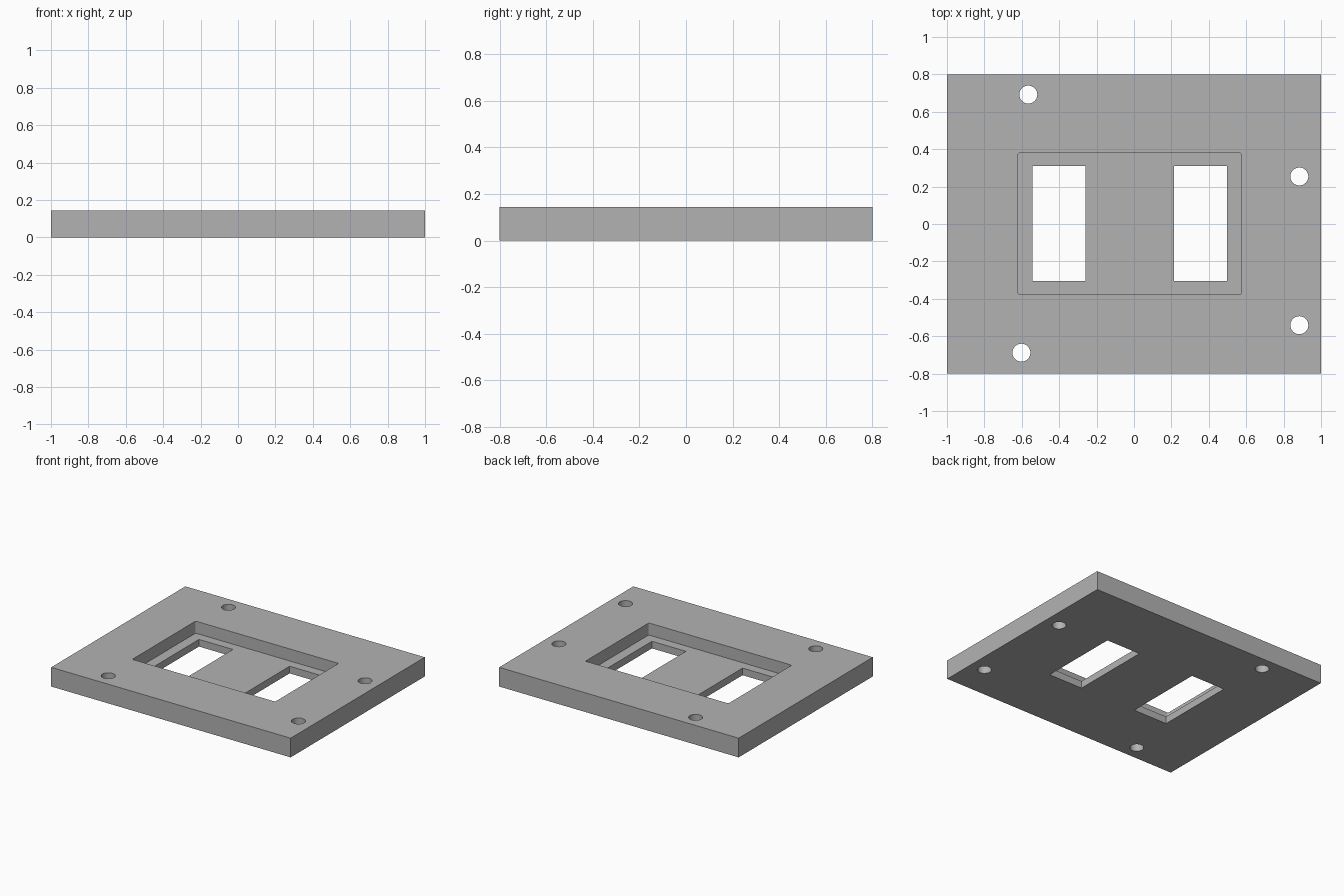
import bpy
import bmesh
from math import radians

cube = bpy.data.objects.get("Cube")
if cube:
    bpy.data.objects.remove(cube, do_unlink=True)

HEIGHT = 0.145
FLOOR = 0.054      # top of the pocket floor
OVER = 0.1         # how far cutters stick out

grey = bpy.data.materials.new("plain grey")
grey.use_nodes = True
colour = (0.45, 0.45, 0.45, 1)
grey.diffuse_color = colour
grey.node_tree.nodes["Principled BSDF"].inputs["Base Color"].default_value = colour


def finish(name, bm):
    mesh = bpy.data.meshes.new(name)
    bm.to_mesh(mesh)
    bm.free()
    mesh.materials.append(grey)
    obj = bpy.data.objects.new(name, mesh)
    bpy.context.collection.objects.link(obj)
    return obj


def box(name, x0, x1, y0, y1, z0, z1, round_corners=0):
    bm = bmesh.new()
    bmesh.ops.create_cube(bm, size=1)
    bmesh.ops.scale(bm, vec=(x1 - x0, y1 - y0, z1 - z0), verts=bm.verts)
    bmesh.ops.translate(bm, vec=((x0 + x1) / 2, (y0 + y1) / 2, (z0 + z1) / 2), verts=bm.verts)
    if round_corners:
        upright = [e for e in bm.edges if abs(e.verts[0].co.z - e.verts[1].co.z) > 0.01]
        bmesh.ops.bevel(bm, geom=upright, offset=round_corners, segments=4,
                        profile=0.5, affect='EDGES')
    return finish(name, bm)


def peg(name, x, y, radius):
    bm = bmesh.new()
    bmesh.ops.create_cone(bm, cap_ends=True, segments=40, radius1=radius,
                          radius2=radius, depth=HEIGHT + 2 * OVER)
    bmesh.ops.translate(bm, vec=(x, y, HEIGHT / 2), verts=bm.verts)
    return finish(name, bm)


# Base plate
plate = box("mounting_plate", -1, 1, -0.8, 0.8, 0, HEIGHT)

# Recessed pocket with slightly rounded corners
cutters = [box("pocket_cutter", -0.62, 0.574, -0.376, 0.38, FLOOR, HEIGHT + OVER, 0.01)]

# Two rectangular windows through the pocket floor
for x in (-0.543, 0.214):
    cutters.append(box("window_cutter", x, x + 0.284, -0.305, 0.31, -OVER, HEIGHT + OVER))

# Four screw holes
for x, y in ((-0.565, 0.692), (0.884, 0.254), (0.884, -0.541), (-0.602, -0.688)):
    cutters.append(peg("screw_hole_cutter", x, y, 0.048))

# Cut everything out of the plate, then discard the cutters
bpy.ops.object.select_all(action='DESELECT')
plate.select_set(True)
bpy.context.view_layer.objects.active = plate
for cutter in cutters:
    cutter.hide_render = True
    mod = plate.modifiers.new("cut", 'BOOLEAN')
    mod.operation = 'DIFFERENCE'
    mod.solver = 'EXACT'
    mod.object = cutter
    bpy.ops.object.modifier_apply(modifier=mod.name)
    bpy.data.objects.remove(cutter, do_unlink=True)

bpy.ops.object.shade_smooth_by_angle(angle=radians(30))
